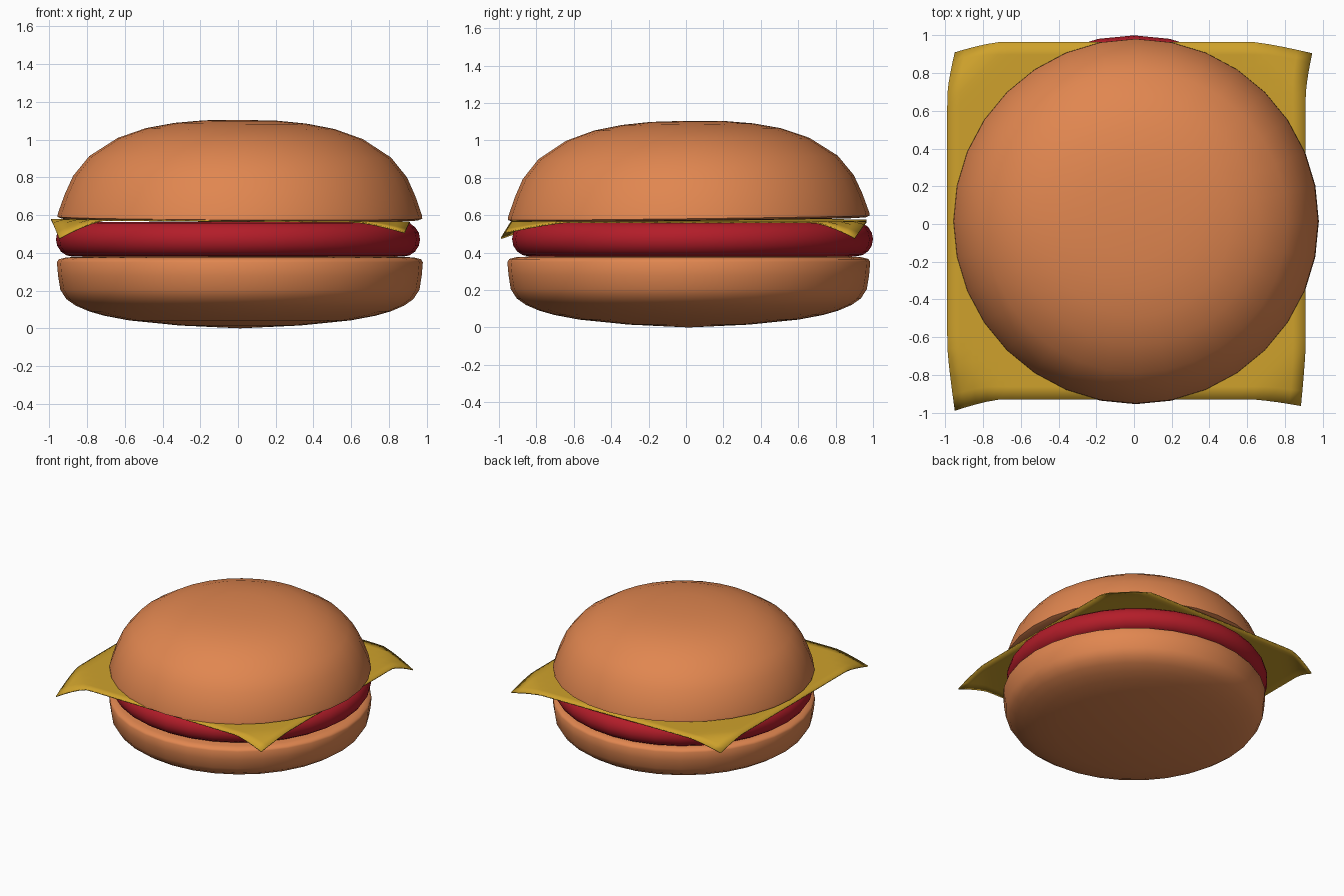
import bpy, bmesh, math

if "Cube" in bpy.data.objects:
    bpy.data.objects.remove(bpy.data.objects["Cube"])


def material(name, rgb):
    m = bpy.data.materials.new(name)
    m.diffuse_color = (*rgb, 1)
    m.use_nodes = True
    m.node_tree.nodes["Principled BSDF"].inputs["Base Color"].default_value = m.diffuse_color
    return m


BUN = material("bun_crust", (0.75, 0.24, 0.08))
MEAT = material("patty_red", (0.45, 0.012, 0.022))
CHEESE = material("cheese_yellow", (0.62, 0.36, 0.025))


def add_object(name, bm, mat, angle):
    me = bpy.data.meshes.new(name)
    bm.to_mesh(me)
    bm.free()
    ob = bpy.data.objects.new(name, me)
    bpy.context.collection.objects.link(ob)
    me.materials.append(mat)
    bpy.ops.object.select_all(action='DESELECT')
    bpy.context.view_layer.objects.active = ob
    ob.select_set(True)
    bpy.ops.object.shade_smooth_by_angle(angle=math.radians(angle))
    return ob


def lathe(name, profile, centre, mat, sides=32):
    """Spin an (r, z) profile that starts and ends on the axis."""
    bm = bmesh.new()
    verts = [bm.verts.new((r, 0, z)) for r, z in profile]
    edges = [bm.edges.new(p) for p in zip(verts, verts[1:])]
    bmesh.ops.spin(bm, geom=verts + edges, cent=(0, 0, 0), axis=(0, 0, 1),
                   angle=math.tau, steps=sides)
    bmesh.ops.remove_doubles(bm, verts=bm.verts[:], dist=0.0005)
    bmesh.ops.recalc_face_normals(bm, faces=bm.faces[:])
    ob = add_object(name, bm, mat, 60)
    ob.location = centre
    return ob


# bottom bun: bowl shape with a softly rounded upper rim
lathe("bottom_bun", [(0, 0), (0.32, 0.015), (0.587, 0.042), (0.72, 0.067), (0.80, 0.09),
                     (0.87, 0.12), (0.92, 0.155), (0.952, 0.205), (0.964, 0.28),
                     (0.97, 0.35), (0.96, 0.366), (0.92, 0.376), (0.82, 0.38), (0, 0.38)],
      (0.01, 0.015, 0), BUN)

# patty: flat disc with a rounded edge
edge = [(0.875 + 0.09 * math.cos(a), 0.472 + 0.092 * math.sin(a))
        for a in [math.radians(-90 + 22.5 * i) for i in range(9)]]
lathe("patty", [(0, 0.38)] + edge + [(0, 0.564)], (0, 0.035, 0), MEAT)

# top bun: domed, very slightly tilted
top = lathe("top_bun", [(0, 0), (0.88, 0), (0.945, 0.003), (0.967, 0.012), (0.965, 0.03),
                        (0.93, 0.13), (0.885, 0.23), (0.80, 0.335), (0.65, 0.432),
                        (0.50, 0.485), (0.35, 0.513), (0.2, 0.527), (0, 0.531)],
            (0.01, 0.015, 0.574), BUN)
top.rotation_euler = (0.012, 0.005, 0)

# cheese slice: square sheet whose corners shift and droop
droop = {(-1, -1): (0.04, -0.06, -0.1), (1, -1): (-0.025, -0.035, -0.055),
         (-1, 1): (0.04, -0.055, -0.085), (1, 1): (0.035, -0.06, -0.085)}
bm = bmesh.new()
bmesh.ops.create_grid(bm, x_segments=28, y_segments=28, size=1)
for v in bm.verts:
    u, w, _ = v.co
    t = max(0, (abs(u) + abs(w) - 1.7) / 0.3) ** 1.3
    dx, dy, dz = droop[(1 if u > 0 else -1, 1 if w > 0 else -1)]
    v.co = (-0.04 + 0.95 * u + dx * t, 0.0175 + 0.9475 * w + dy * t,
            0.573 - 0.007 * u + dz * t)
cheese = add_object("cheese_slice", bm, CHEESE, 50)
thick = cheese.modifiers.new("thickness", 'SOLIDIFY')
thick.thickness = 0.008
